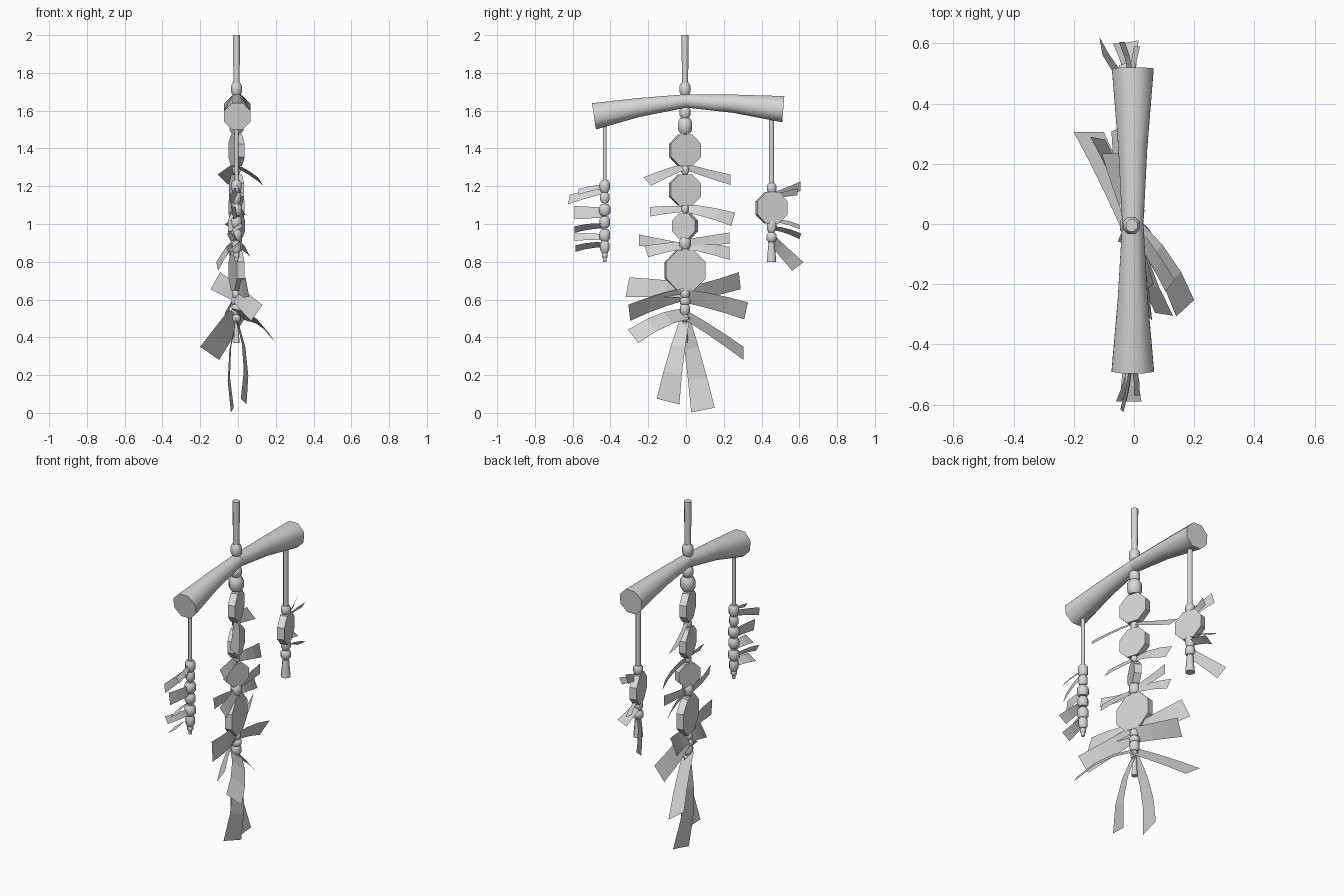
import bpy, bmesh, math
from mathutils import Vector

cube = bpy.data.objects.get("Cube")
if cube:
    bpy.data.objects.remove(cube, do_unlink=True)

grey = bpy.data.materials.new("plain_grey")
grey.use_nodes = True
grey.diffuse_color = (0.68, 0.68, 0.68, 1)
grey.node_tree.nodes["Principled BSDF"].inputs["Base Color"].default_value = (0.68, 0.68, 0.68, 1)

CX, CY = -0.008, -0.005


def finish(name, bm, smooth):
    mesh = bpy.data.meshes.new(name)
    bm.to_mesh(mesh)
    bm.free()
    mesh.materials.append(grey)
    obj = bpy.data.objects.new(name, mesh)
    bpy.context.collection.objects.link(obj)
    if smooth:
        bpy.ops.object.select_all(action='DESELECT')
        obj.select_set(True)
        bpy.context.view_layer.objects.active = obj
        bpy.ops.object.shade_smooth_by_angle(angle=math.radians(50))


def loft(name, rings, axis=(0, 0, 1), sides=8, smooth=True):
    """Skin round rings, each a centre and a radius, all facing along axis."""
    bm = bmesh.new()
    turn = Vector(axis).to_track_quat('Z', 'Y')
    loops = []
    for centre, radius in rings:
        loop = []
        for i in range(sides):
            a = math.tau * (i + 0.5) / sides
            offset = Vector((math.cos(a), math.sin(a), 0)) * radius
            loop.append(bm.verts.new(Vector(centre) + turn @ offset))
        loops.append(loop)
    for low, high in zip(loops, loops[1:]):
        for i in range(sides):
            j = (i + 1) % sides
            bm.faces.new((low[i], low[j], high[j], high[i]))
    bm.faces.new(loops[0])
    bm.faces.new(loops[-1])
    bmesh.ops.recalc_face_normals(bm, faces=bm.faces)
    finish(name, bm, smooth)


def rod(name, y, bottom, top, r_bottom, r_top):
    loft(name, [((CX, y, bottom), r_bottom), ((CX, y, top), r_top)])


def bead(name, y, z, r, half):
    steps = ((-1, 0.65), (-0.5, 1), (0.5, 1), (1, 0.65))
    loft(name, [((CX, y, z + half * s), r * k) for s, k in steps])


def disc(name, y, z, r, degrees, thick=0.04):
    a = math.radians(degrees)
    axis = Vector((math.cos(a), math.sin(a), 0))
    centre = Vector((CX, y, z))
    loft(name, [(centre + axis * thick * s, r) for s in (-0.5, 0.5)],
         axis, smooth=False)


def feather(name, y, root_z, tip, width, bend, taper):
    """Bent flat strip from the cord out to the tip."""
    root, tip, width = Vector((CX, y, root_z)), Vector(tip), Vector(width)
    normal = (tip - root).cross(width).normalized()
    if normal.z < 0:
        normal.negate()
    bm = bmesh.new()
    pairs = []
    for i in range(4):
        t = i / 3
        mid = root.lerp(tip, t) + normal * bend * math.sin(math.pi * t)
        half = width * 0.5 * (taper + (1 - taper) * t)
        pairs.append((bm.verts.new(mid - half), bm.verts.new(mid + half)))
    for (a, b), (c, d) in zip(pairs, pairs[1:]):
        bm.faces.new((a, b, d, c))
    finish(name, bm, False)


# Crossbar: two flared halves meeting at the middle
for name, slope, rings in (
        ("crossbar_front", 0.15, ((-.487, 1.57, .076), (-.25, 1.617, .054), (.004, 1.652, .038))),
        ("crossbar_back", -0.08, ((-.004, 1.652, .038), (.25, 1.637, .052), (.515, 1.608, .075)))):
    loft(name, [((-0.004, y, z), r) for y, z, r in rings], axis=(0, 1, slope))

# Hanging rod and cords
rod("hanging_rod", CY, 1.66, 2.0, 0.016, 0.021)
rod("centre_cord", CY, 0.48, 1.66, 0.01, 0.01)
rod("centre_tail", CY, 0.37, 0.5, 0.017, 0.011)
FRONT_Y, BACK_Y = -0.43, 0.453
rod("front_cord", FRONT_Y, 0.82, 1.56, 0.011, 0.011)
rod("back_cord", BACK_Y, 0.88, 1.59, 0.014, 0.014)
rod("front_tail", FRONT_Y, 0.8, 0.84, 0.009, 0.013)
rod("back_tail", BACK_Y, 0.8, 0.9, 0.027, 0.018)

# Beads: height, radius, half height
cords = {
    "centre": (CY, ((1.715, .031, .035), (1.59, .031, .03), (1.52, .041, .042),
                    (1.285, .022, .022), (1.08, .02, .022), (.9, .032, .032),
                    (.86, .02, .015), (.63, .026, .022), (.59, .03, .02),
                    (.55, .028, .03), (.5, .022, .02))),
    "front": (FRONT_Y, ((1.2, .029, .032), (1.14, .026, .03), (1.075, .032, .03),
                        (1.01, .03, .03), (.94, .031, .031), (.88, .026, .033),
                        (.835, .017, .015))),
    "back": (BACK_Y, ((1.19, .027, .026), (.99, .027, .034), (.93, .029, .025))),
}
for side, (y, beads) in cords.items():
    for i, (z, r, half) in enumerate(beads):
        bead(f"{side}_bead_{i + 1}", y, z, r, half)

# Flat discs
for i, (y, z, r, turn) in enumerate((
        (CY, 1.39, .09, 17), (CY, 1.18, .09, 15), (CY, .99, .072, -25),
        (CY, .755, .115, 12), (BACK_Y, 1.085, .09, 16))):
    disc(f"disc_{i + 1}", y, z, r, turn)

# Feathers: root height, tip, tip width, bend
upper_feathers = (
    (1.305, (.12, -.205, 1.225), (.03, .04, -.045), .006),
    (1.305, (-.08, .235, 1.235), (.055, 0, -.055), -.004),
    (1.08, (.03, -.19, 1.065), (.03, 0, -.05), .005),
    (1.085, (-.03, .25, 1.025), (.03, -.02, -.07), .014),
    (.88, (.02, -.25, .915), (.01, 0, -.06), -.01),
    (.9, (-.02, .23, .925), (0, 0, -.06), .005),
    (.89, (.05, -.21, .855), (.03, .02, -.06), .005),
    (.89, (-.05, .23, .845), (.03, 0, -.07), .01),
)
lower_feathers = (
    (.65, (.05, -.31, .665), (.02, -.02, -.105), .012),
    (.63, (-.12, .285, .7), (-.05, .01, -.09), -.012),
    (.63, (.1, -.3, .53), (-.06, .01, -.085), .012),
    (.62, (-.05, .318, .54), (-.05, -.02, -.09), .012),
    (.525, (.17, -.28, .405), (.06, .055, -.07), .03),
    (.52, (-.15, .305, .315), (.1, 0, -.07), .005),
)
long_feathers = (
    (.5, (.03, -.095, .06), (.03, .12, -.03), .03),
    (.5, (-.03, .09, .015), (.015, .125, .025), .03),
)
front_feathers = (
    (1.18, (-.04, -.62, 1.13), (.01, -.01, -.05), .006),
    (1.2, (.01, -.57, 1.17), (.02, 0, -.03), .006),
    (1.06, (-.03, -.59, 1.06), (.01, 0, -.07), .005),
    (.99, (.0, -.59, .97), (-.05, 0, -.035), .008),
    (.93, (-.05, -.59, .93), (.02, 0, -.04), .008),
    (.89, (-.02, -.585, .87), (-.05, 0, -.035), .008),
)
back_feathers = (
    (1.15, (-.04, .605, 1.2), (-.02, 0, -.05), -.008),
    (1.14, (.01, .59, 1.17), (-.02, 0, -.035), .005),
    (1.02, (-.05, .6, .985), (.04, 0, -.025), .008),
    (.98, (-.01, .605, .935), (-.05, -.01, -.03), .008),
    (.92, (-.11, .592, .775), (.01, -.06, -.045), .008),
)
for group, y, taper, rows in (
        ("upper", CY, .6, upper_feathers), ("lower", CY, .78, lower_feathers),
        ("long", CY, .4, long_feathers), ("front", FRONT_Y, .75, front_feathers),
        ("back", BACK_Y, .65, back_feathers)):
    for i, (root_z, tip, width, bend) in enumerate(rows):
        feather(f"{group}_feather_{i + 1}", y, root_z, tip, width, bend, taper)
